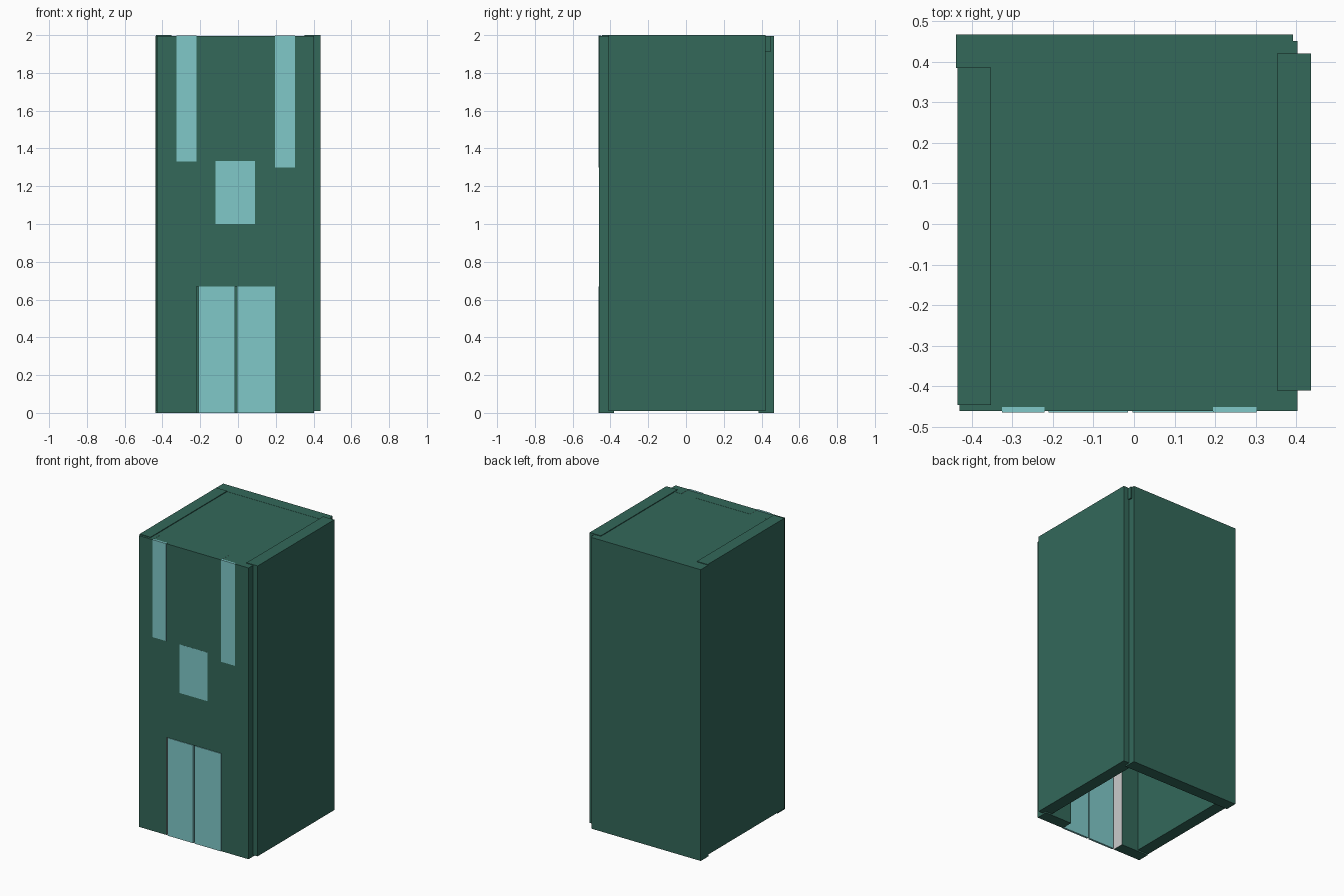
import bpy

if "Cube" in bpy.data.objects:
    bpy.data.objects.remove(bpy.data.objects["Cube"])


def material(name, color):
    m = bpy.data.materials.new(name)
    m.diffuse_color = (*color, 1)
    m.use_nodes = True
    m.node_tree.nodes["Principled BSDF"].inputs["Base Color"].default_value = m.diffuse_color
    return m


GREEN = material("green_wall", (0.033, 0.138, 0.102))
GLASS = material("pale_glass", (0.216, 0.584, 0.584))
REVEAL = material("grey_reveal", (0.6, 0.6, 0.6))


def box(name, x, y, z, mat):
    """Box spanning the given (min, max) ranges."""
    bpy.ops.mesh.primitive_cube_add(size=1)
    o = bpy.context.object
    o.name = name
    o.location = [(a + b) / 2 for a, b in (x, y, z)]
    o.scale = [b - a for a, b in (x, y, z)]
    bpy.ops.object.transform_apply(location=True, rotation=True, scale=True)
    o.data.materials.append(mat)
    return o


# Slightly misaligned wall slabs, open at the bottom
box("left_wall", (-0.434, -0.352), (-0.445, 0.385), (0.01, 2.0), GREEN)
box("right_wall", (0.352, 0.436), (-0.41, 0.42), (0.01, 2.0), GREEN)
box("back_wall", (-0.438, 0.392), (0.384, 0.466), (0.0, 1.996), GREEN)
front = box("front_wall", (-0.429, 0.402), (-0.46, -0.38), (0.0, 1.996), GREEN)

# Roof slab, just below the tops of the side walls
box("roof", (-0.425, 0.402), (-0.455, 0.45), (1.914, 1.995), GREEN)

# Openings in the front wall: x range, z range
openings = {
    "doorway": ((-0.22, 0.197), (-0.1, 0.67)),
    "left_window": ((-0.325, -0.22), (1.33, 2.1)),
    "right_window": ((0.195, 0.301), (1.30, 2.1)),
    "middle_window": ((-0.12, 0.091), (1.0, 1.333)),
}
for name, (x, z) in openings.items():
    cutter = box(name + "_cutter", x, (-0.6, -0.3), z, REVEAL)
    mod = front.modifiers.new(name, 'BOOLEAN')
    mod.operation = 'DIFFERENCE'
    mod.solver = 'EXACT'
    mod.material_mode = 'TRANSFER'
    mod.object = cutter
    bpy.context.view_layer.objects.active = front
    bpy.ops.object.modifier_apply(modifier=mod.name)
    bpy.data.objects.remove(cutter)

# Glass panes set near the outer face
panes = {
    "left_door": ((-0.21, -0.015), (0.0, 0.67)),
    "right_door": ((-0.004, 0.195), (0.0, 0.67)),
    "left_window_glass": ((-0.325, -0.22), (1.33, 1.998)),
    "right_window_glass": ((0.195, 0.301), (1.30, 1.998)),
    "middle_window_glass": ((-0.12, 0.091), (1.0, 1.333)),
}
for name, (x, z) in panes.items():
    y_front = -0.4605 if name.startswith("middle") else -0.464
    box(name, x, (y_front, -0.45), z, GLASS)
